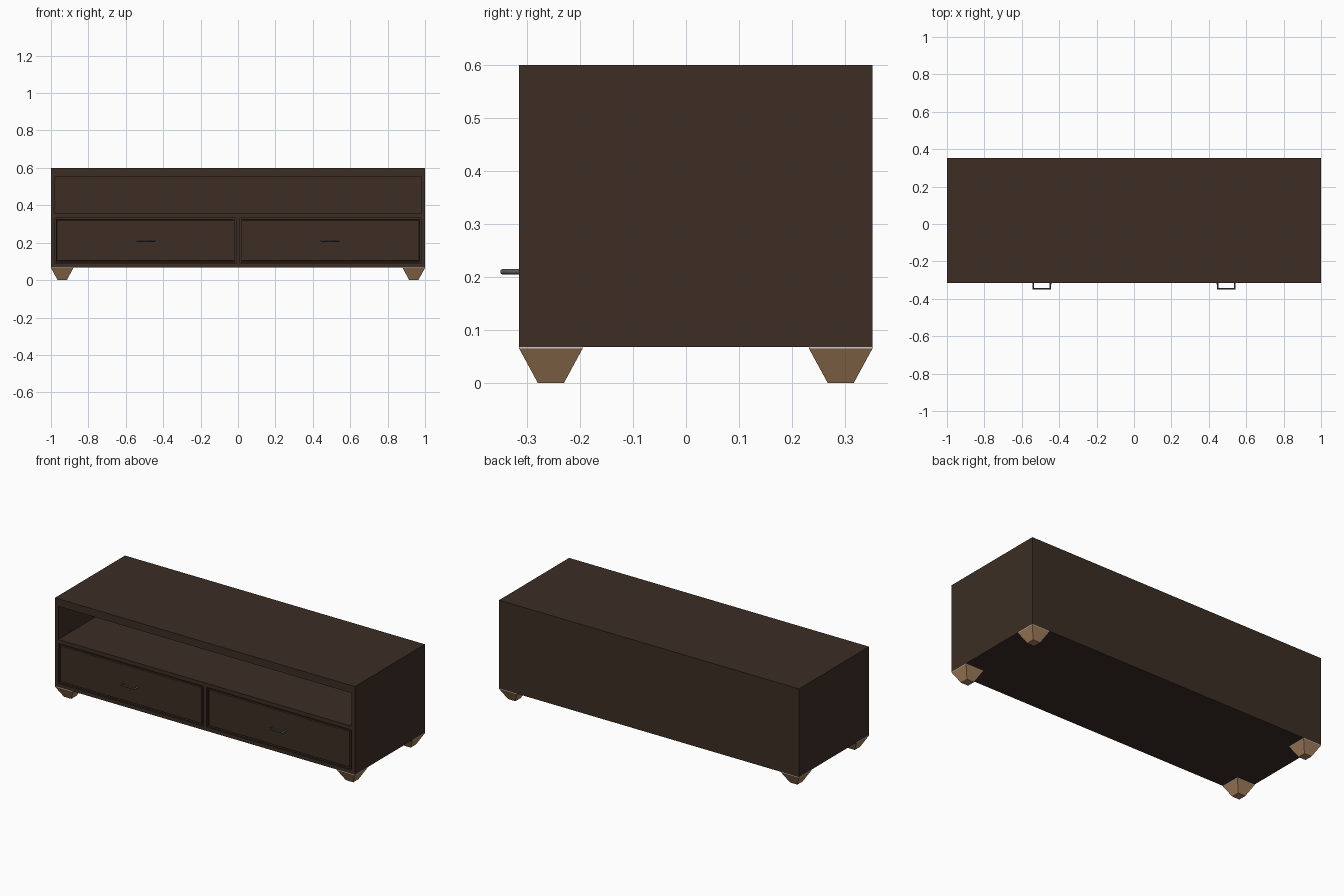
import bpy, bmesh
from mathutils import Vector

if "Cube" in bpy.data.objects:
    bpy.data.objects.remove(bpy.data.objects["Cube"])


def material(name, rgb):
    m = bpy.data.materials.new(name)
    m.diffuse_color = (*rgb, 1)
    m.use_nodes = True
    m.node_tree.nodes["Principled BSDF"].inputs["Base Color"].default_value = m.diffuse_color
    return m


DARK = material("dark_wood", (0.045, 0.027, 0.018))
TAN = material("light_wood", (0.38, 0.22, 0.11))
METAL = material("metal", (0.10, 0.10, 0.105))


def finish(name, bm, mat):
    bmesh.ops.recalc_face_normals(bm, faces=bm.faces)
    me = bpy.data.meshes.new(name)
    bm.to_mesh(me)
    bm.free()
    ob = bpy.data.objects.new(name, me)
    bpy.context.collection.objects.link(ob)
    if mat:
        me.materials.append(mat)
    return ob


def box_bm(lo, hi):
    bm = bmesh.new()
    bmesh.ops.create_cube(bm, size=1)
    lo, hi = Vector(lo), Vector(hi)
    for v in bm.verts:
        v.co = (lo + hi) / 2 + v.co * (hi - lo)
    return bm


def box(name, lo, hi, mat=DARK):
    return finish(name, box_bm(lo, hi), mat)


F, B = -0.315, 0.352          # front and back of the cabinet
Z0, Z1 = 0.068, 0.60          # underside and top
T = 0.022                     # board thickness

# Carcass boards
box("top_board", (-1, F, 0.555), (1, B, Z1))
for s, side in ((-1, "left"), (1, "right")):
    xs = sorted((s, s * (1 - T)))
    box(side + "_side", (xs[0], F, Z0), (xs[1], B, 0.555))
box("bottom_board", (-1 + T, F, Z0), (1 - T, B, 0.09))
box("shelf", (-1 + T, F, 0.332), (1 - T, B - T, 0.355))
box("back_panel", (-1 + T, B - T, 0.09), (1 - T, B, 0.555))
box("drawer_divider", (-0.011, F, 0.09), (0.011, B - T, 0.332))

for s, side in ((-1, "left"), (1, "right")):
    # Drawer with a bevelled recess around its raised front panel
    xs = sorted((s * 0.015, s * (0.974)))
    bm = box_bm((xs[0], F + 0.002, 0.094), (xs[1], B - 0.05, 0.328))
    front = min(bm.faces, key=lambda f: f.calc_center_median().y)
    for width, depth in ((0.004, 0), (0.003, -0.008), (0.004, 0), (0.003, 0.008)):
        bmesh.ops.inset_region(bm, faces=[front], thickness=width, depth=0)
        for v in front.verts:
            v.co.y -= depth
    finish(side + "_drawer", bm, DARK)

    # Square-cornered bar handle
    cx, hw, y = s * 0.493, 0.046, -0.347
    cu = bpy.data.curves.new(side + "_handle", "CURVE")
    cu.dimensions = "3D"
    cu.bevel_depth = 0.005
    cu.bevel_resolution = 2
    cu.use_fill_caps = True
    sp = cu.splines.new("POLY")
    path = [(cx - hw, F + 0.004), (cx - hw, y), (cx + hw, y), (cx + hw, F + 0.004)]
    sp.points.add(len(path) - 1)
    for p, (px, py) in zip(sp.points, path):
        p.co = (px, py, 0.21, 1)
    cu.materials.append(METAL)
    bpy.context.collection.objects.link(bpy.data.objects.new(side + "_handle", cu))

    # Tapered feet with thin mounting plates
    for cy, end in ((F + 0.06, "front"), (B - 0.06, "back")):
        lx = s * 0.94
        bm = box_bm((lx - 0.06, cy - 0.06, 0), (lx + 0.06, cy + 0.06, 0.065))
        for v in bm.verts:
            if v.co.z < 0.01:
                v.co.x = lx + (v.co.x - lx) * 0.41
                v.co.y = cy + (v.co.y - cy) * 0.41
        finish(f"{end}_{side}_leg", bm, TAN)
        box(f"{end}_{side}_leg_plate", (lx - 0.06, cy - 0.06, 0.065),
            (lx + 0.06, cy + 0.06, Z0), None)
